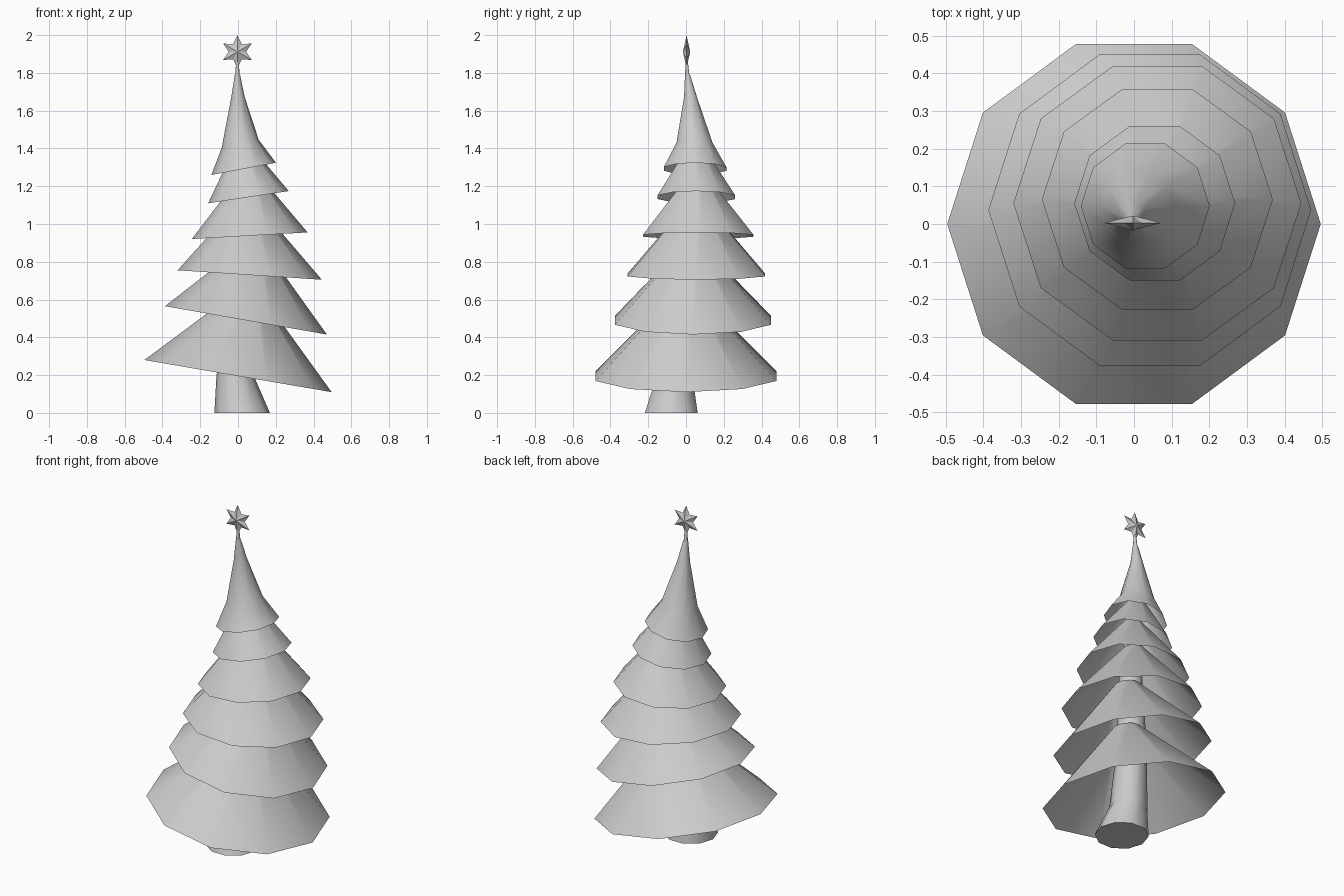
import bpy, bmesh, math
from mathutils import Vector

cube = bpy.data.objects.get("Cube")
if cube:
    bpy.data.objects.remove(cube, do_unlink=True)

grey = bpy.data.materials.new("plain_grey")
grey.use_nodes = True
colour = (0.6, 0.6, 0.6, 1)
grey.diffuse_color = colour
grey.node_tree.nodes["Principled BSDF"].inputs["Base Color"].default_value = colour


def finish(name, bm, smooth):
    mesh = bpy.data.meshes.new(name)
    bm.to_mesh(mesh)
    bm.free()
    mesh.materials.append(grey)
    mesh.polygons.foreach_set("use_smooth", [smooth] * len(mesh.polygons))
    obj = bpy.data.objects.new(name, mesh)
    bpy.context.collection.objects.link(obj)
    return obj


def loft(name, rings, sides=10, capped=False):
    """Skin rings of (x, y, z, radius, rise), rise being the tilt across x."""
    bm = bmesh.new()
    loops = []
    for x, y, z, r, rise in rings:
        lean = math.asin(rise / (2 * r))
        loop = []
        for i in range(sides):
            a = math.tau * i / sides
            c = r * math.cos(a)
            loop.append(bm.verts.new((x + c * math.cos(lean), y + r * math.sin(a),
                                      z + c * math.sin(lean))))
        loops.append(loop)
    for low, high in zip(loops, loops[1:]):
        for i in range(sides):
            j = (i + 1) % sides
            bm.faces.new((low[i], low[j], high[j], high[i]))
    caps = []
    if capped:
        caps = [bm.faces.new(loops[0][::-1]), bm.faces.new(loops[-1])]
    obj = finish(name, bm, True)
    if capped:
        for p in obj.data.polygons[-2:]:
            p.use_smooth = False
    return obj


# Trunk: flared foot, bending up through the whole tree
loft("trunk", [
    (0.022, -0.078, 0, 0.147, 0),
    (-0.012, -0.062, 0.18, 0.103, 0),
    (0.0, -0.02, 0.5, 0.085, 0),
    (0.05, 0.03, 0.9, 0.065, 0),
    (0.05, 0.05, 1.2, 0.045, 0),
    (0.012, 0.04, 1.45, 0.03, 0),
    (-0.003, 0.008, 1.77, 0.013, 0),
    (-0.003, 0.003, 1.86, 0.007, 0)], capped=True)

# Branch tiers: open tilted cones, as (hem ring, apex)
tiers = [
    ((0.0, 0.0, 0.195, 0.503, -0.17), (0.07, 0.0, 0.70)),
    ((0.042, 0.037, 0.49, 0.435, -0.15), (0.095, 0.035, 0.94)),
    ((0.062, 0.055, 0.73, 0.383, -0.05), (0.05, 0.055, 1.165)),
    ((0.062, 0.065, 0.938, 0.307, 0.035), (0.06, 0.06, 1.32)),
    ((0.055, 0.055, 1.142, 0.216, 0.065), (0.015, 0.05, 1.475)),
]
for n, (hem, apex) in enumerate(tiers):
    t = 0.85
    top = Vector(hem[:3]).lerp(Vector(apex), t)
    loft(f"branch_tier_{n + 1}", [hem, (*top, hem[3] * (1 - t), hem[4] * (1 - t))])

# Top tier: bell shape drawn out to a thin tip
loft("branch_tier_top", [
    (0.03, 0.048, 1.292, 0.174, 0.065),
    (0.012, 0.045, 1.425, 0.1, 0.04),
    (-0.001, 0.024, 1.67, 0.036, 0.01),
    (-0.003, 0.008, 1.79, 0.014, 0)])

# Star: six points with a raised middle on both faces
bm = bmesh.new()
rim = []
for i in range(12):
    r = 0.088 if i % 2 == 0 else 0.046
    a = math.tau * i / 12
    rim.append(bm.verts.new((r * math.sin(a) - 0.003, 0.003, 1.912 + r * math.cos(a))))
for y in (-0.016, 0.022):
    peak = bm.verts.new((-0.003, y, 1.912))
    for i in range(12):
        bm.faces.new((rim[i], rim[(i + 1) % 12], peak))
bmesh.ops.recalc_face_normals(bm, faces=bm.faces)
finish("star", bm, False)
